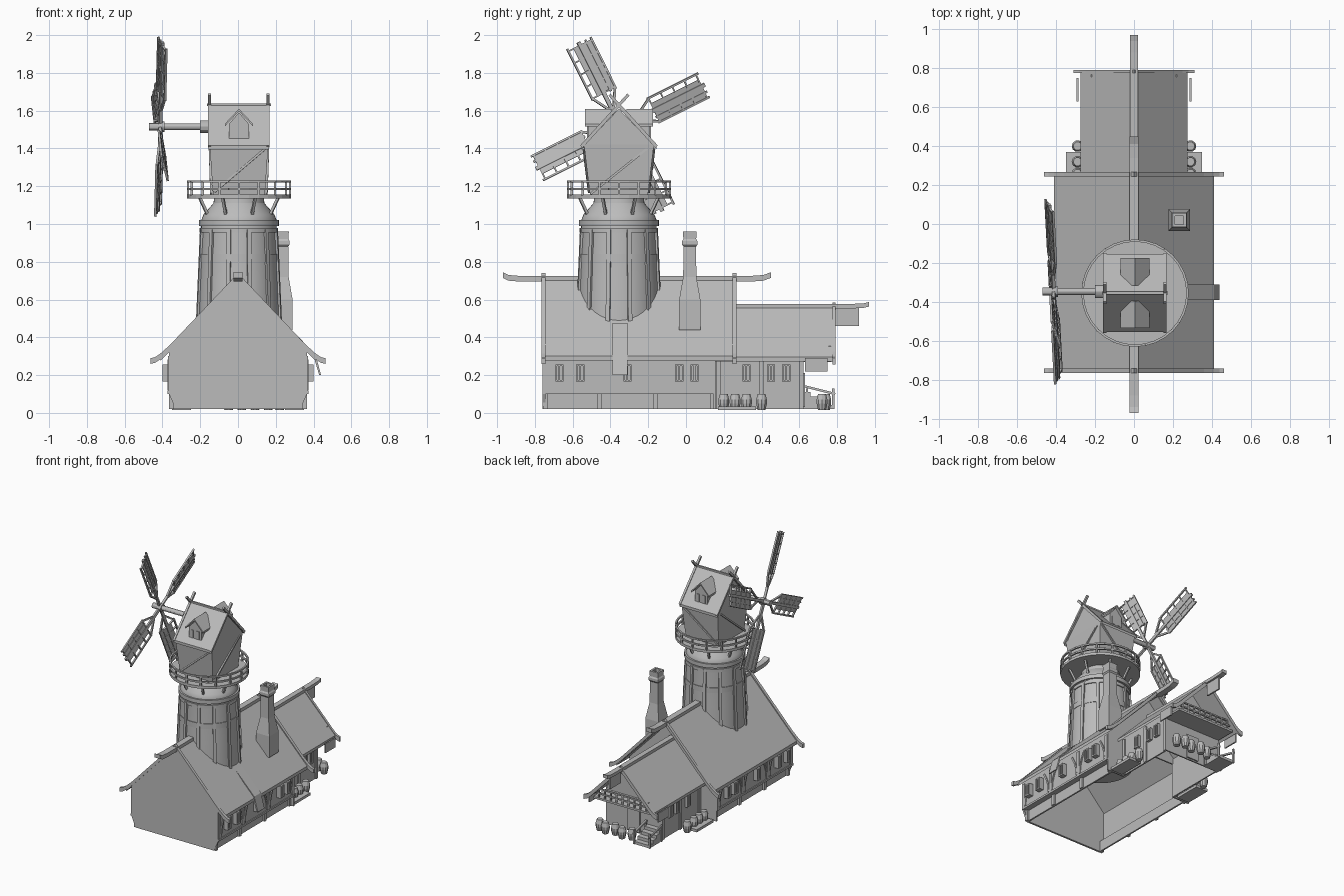
import bpy, bmesh, math
from mathutils import Vector, Matrix

cube = bpy.data.objects.get("Cube")
if cube:
    bpy.data.objects.remove(cube)

GREY = (0.5, 0.5, 0.5, 1)
mat = bpy.data.materials.new("plain grey")
mat.use_nodes = True
mat.diffuse_color = GREY
mat.node_tree.nodes["Principled BSDF"].inputs["Base Color"].default_value = GREY


def finish(bm, name, smooth=False):
    bmesh.ops.recalc_face_normals(bm, faces=bm.faces)
    me = bpy.data.meshes.new(name)
    bm.to_mesh(me)
    bm.free()
    me.materials.append(mat)
    ob = bpy.data.objects.new(name, me)
    bpy.context.collection.objects.link(ob)
    if smooth:
        bpy.ops.object.select_all(action='DESELECT')
        ob.select_set(True)
        bpy.context.view_layer.objects.active = ob
        bpy.ops.object.shade_smooth_by_angle()
    return ob


def box(bm, x0, x1, y0, y1, z0, z1):
    m = Matrix.Translation(((x0 + x1) / 2, (y0 + y1) / 2, (z0 + z1) / 2))
    bmesh.ops.create_cube(bm, size=1, matrix=m @ Matrix.Diagonal((x1 - x0, y1 - y0, z1 - z0, 1)))


def beam(bm, p, q, w, d):
    p, q = Vector(p), Vector(q)
    m = Matrix.Translation((p + q) / 2) @ (q - p).to_track_quat('Z', 'Y').to_matrix().to_4x4()
    bmesh.ops.create_cube(bm, size=1, matrix=m @ Matrix.Diagonal((w, d, (q - p).length, 1)))


def prism(bm, pts, lo, hi, axis='y'):
    put = {'y': lambda a, b, d: (a, d, b), 'x': lambda a, b, d: (d, a, b)}[axis]
    ends = [[bm.verts.new(put(a, b, d)) for a, b in pts] for d in (lo, hi)]
    bm.faces.new(ends[0])
    bm.faces.new(ends[1])
    for i in range(len(pts)):
        j = (i + 1) % len(pts)
        bm.faces.new((ends[0][i], ends[0][j], ends[1][j], ends[1][i]))


def band(bm, pts, t, lo, hi, axis='y'):
    """A bent strip of height t, below its top line."""
    prism(bm, pts + [(a, b - t) for a, b in reversed(pts)], lo, hi, axis)


def mirror(pts):
    """Completes a half profile that starts on the centre line."""
    return [(-a, b) for a, b in reversed(pts[1:])] + pts


def lathe(bm, prof, cx, cy, n=32):
    rings = [[bm.verts.new((cx + r * math.cos(math.tau * i / n), cy + r * math.sin(math.tau * i / n), z))
              for i in range(n)] for r, z in prof]
    for a, b in zip(rings, rings[1:]):
        for i in range(n):
            bm.faces.new((a[i], a[(i + 1) % n], b[(i + 1) % n], b[i]))
    bm.faces.new(rings[0])
    bm.faces.new(rings[-1])


# Hollow house walls with overhanging storey
bm = bmesh.new()
gable = mirror([(0, 0.71), (0.365, 0.33), (0.365, 0.1), (0.33, 0.02)])
prism(bm, gable, -0.76, -0.745)
prism(bm, mirror([(0, 0.7), (0.365, 0.33), (0.365, 0.28)]), 0.145, 0.155)
for s in (-1, 1):
    for x0, x1, z0, z1 in ((0.352, 0.365, 0.1, 0.33), (0.318, 0.33, 0.02, 0.1), (0.33, 0.365, 0.1, 0.11)):
        box(bm, *sorted((s * x0, s * x1)), -0.76, 0.155, z0, z1)
    box(bm, *sorted((s * 0.22, s * 0.365)), 0.145, 0.155, 0.02, 0.29)
    box(bm, *sorted((s * 0.22, s * 0.23)), 0.155, 0.62, 0.02, 0.32)
prism(bm, mirror([(0, 0.55), (0.23, 0.31), (0.23, 0.02)]), 0.61, 0.62)
finish(bm, "house_walls")

# Wall timbers: posts, rails and curved braces
bm = bmesh.new()
for s in (-1, 1):
    for y in (-0.745, -0.46, -0.16, 0.14):
        box(bm, *sorted((s * 0.36, s * 0.371)), y - 0.012, y + 0.012, 0.1, 0.3)
        box(bm, *sorted((s * 0.325, s * 0.345)), y - 0.012, y + 0.012, 0.02, 0.1)
        for t in (-1, 1):
            if -0.76 < y + t * 0.06 < 0.155:
                arc = [(s * 0.366, y + t * (0.015 + 0.05 * k * k), 0.12 + 0.16 * k) for k in (0, 0.4, 0.7, 1)]
                for p, q in zip(arc, arc[1:]):
                    beam(bm, p, q, 0.012, 0.012)
    box(bm, *sorted((s * 0.36, s * 0.372)), -0.76, 0.155, 0.1, 0.115)
    for y in (0.17, 0.4, 0.61):
        box(bm, *sorted((s * 0.225, s * 0.238)), y - 0.012, y + 0.012, 0.02, 0.3)
finish(bm, "wall_timbers")

# Window frames with recessed panes
bm = bmesh.new()


def window(s, x, y, depth):
    for z in (0.165, 0.247):
        box(bm, *sorted((s * x, s * (x + depth))), y - 0.022, y + 0.022, z, z + 0.01)
    for t in (-1, 0, 1):
        box(bm, *sorted((s * x, s * (x + depth))), y + t * 0.018 - 0.004, y + t * 0.018 + 0.004, 0.165, 0.257)
    box(bm, *sorted((s * x, s * (x + 0.008))), y - 0.02, y + 0.02, 0.17, 0.25)


for s in (-1, 1):
    for y in (-0.67, -0.56, -0.31, -0.035, 0.045):
        window(s, 0.36, y, 0.04)
    for y in (0.32, 0.45, 0.53):
        window(s, 0.225, y, 0.025)
finish(bm, "windows")

# Roofs, barge boards and curling ridge beams
bm = bmesh.new()
band(bm, mirror([(0, 0.725), (0.41, 0.3)]), 0.025, -0.76, 0.25)
band(bm, mirror([(0, 0.575), (0.275, 0.295)]), 0.022, 0.155, 0.78)
finish(bm, "roofs")
bm = bmesh.new()
barge = mirror([(0, 0.74), (0.36, 0.36), (0.41, 0.315), (0.44, 0.295), (0.462, 0.29)])
for y in (-0.765, 0.245):
    band(bm, barge, 0.03, y, y + 0.022)
band(bm, mirror([(0, 0.585), (0.25, 0.325), (0.28, 0.3), (0.31, 0.29)]), 0.035, 0.775, 0.792)
finish(bm, "barge_boards")
bm = bmesh.new()
band(bm, [(-0.97, 0.745), (-0.94, 0.73), (-0.88, 0.725), (0.34, 0.725), (0.41, 0.73), (0.45, 0.745)],
     0.03, -0.023, 0.023, 'x')
band(bm, [(0.16, 0.577), (0.88, 0.577), (0.94, 0.58), (0.97, 0.587)], 0.024, -0.02, 0.02, 'x')
box(bm, -0.006, 0.006, 0.79, 0.915, 0.46, 0.555)
finish(bm, "ridge_beams")
bm = bmesh.new()
prism(bm, [(0.25, 0.475), (0.41, 0.31), (0.44, 0.2), (0.43, 0.2), (0.4, 0.3)], -0.39, -0.31)
for s in (-1, 1):
    box(bm, *sorted((s * 0.285, s * 0.295)), 0.63, 0.75, 0.22, 0.29)
finish(bm, "eave_flaps")

# Back balcony and porch
bm = bmesh.new()
box(bm, -0.24, 0.24, 0.61, 0.77, 0.27, 0.285)
for z in (0.31, 0.345):
    box(bm, -0.22, 0.22, 0.755, 0.767, z, z + 0.01)
for i in range(9):
    x = -0.2 + i * 0.05
    box(bm, x - 0.005, x + 0.005, 0.756, 0.766, 0.28, 0.35)
for i in range(4):
    box(bm, -0.24, -0.11, 0.62 + i * 0.04, 0.66 + i * 0.04, 0.02, 0.11 - i * 0.023)
for s in (-0.24, -0.11):
    beam(bm, (s, 0.63, 0.14), (s, 0.79, 0.1), 0.012, 0.012)
    for y in (0.64, 0.78):
        box(bm, s - 0.006, s + 0.006, y - 0.006, y + 0.006, 0.02, 0.13)
box(bm, -0.05, 0.05, 0.615, 0.63, 0.03, 0.21)
finish(bm, "back_porch")

# Barrels by the walls
bm = bmesh.new()
spots = [(s * 0.29, y) for s in (-1, 1) for y in (0.2, 0.26, 0.32, 0.4)]
spots += [(x, 0.72 + 0.02 * (i % 2)) for i, x in enumerate((-0.05, 0.02, 0.09, 0.16, 0.22))]
for x, y in spots:
    lathe(bm, [(0.022, 0.015), (0.03, 0.05), (0.03, 0.07), (0.022, 0.1)], x, y, 10)
for s in (-1, 1):
    box(bm, s * 0.3 - 0.05, s * 0.3 + 0.05, 0.17, 0.37, 0.015, 0.035)
finish(bm, "barrels")

# Chimney
bm = bmesh.new()
CX, CY = 0.225, 0.02
r2 = math.sqrt(2)
prof = [(0.056, 0.44), (0.056, 0.6), (0.035, 0.72), (0.033, 0.88), (0.04, 0.89), (0.04, 0.91),
        (0.034, 0.92), (0.036, 0.96), (0.022, 0.96), (0.022, 0.92)]
lathe(bm, [(r * r2, z) for r, z in prof], 0, 0, 4)
bmesh.ops.rotate(bm, verts=bm.verts, matrix=Matrix.Rotation(math.pi / 4, 3, 'Z'))
bmesh.ops.translate(bm, verts=bm.verts, vec=(CX + 0.008, CY, 0))
finish(bm, "chimney")

# Round tower with hoops and battens
TX, TY = 0.005, -0.355
bm = bmesh.new()
lathe(bm, [(0.225, 0.4), (0.222, 0.5), (0.213, 0.7), (0.2, 0.96), (0.2, 1.02), (0.188, 1.05), (0.135, 1.11),
           (0.13, 1.15)], TX, TY, 40)
finish(bm, "tower", True)
bm = bmesh.new()
for r, z, h in ((0.211, 0.8, 0.04), (0.208, 0.955, 0.025), (0.212, 0.99, 0.03)):
    lathe(bm, [(r, z), (r, z + h)], TX, TY, 40)
for i in range(12):
    c, s = math.cos(math.tau * (i + 0.5) / 12), math.sin(math.tau * (i + 0.5) / 12)
    beam(bm, (TX + 0.222 * c, TY + 0.222 * s, 0.48), (TX + 0.2 * c, TY + 0.2 * s, 0.97), 0.022, 0.022)
finish(bm, "tower_bands", True)

# Gallery with railing and struts
bm = bmesh.new()
lathe(bm, [(0.275, 1.135), (0.275, 1.155)], TX, TY, 32)
N = 32
ring = [(TX + 0.27 * math.cos(math.tau * i / N), TY + 0.27 * math.sin(math.tau * i / N)) for i in range(N)]
for i in range(N):
    (ax, ay), (bx, by) = ring[i], ring[(i + 1) % N]
    for z in (1.185, 1.225):
        beam(bm, (ax, ay, z), (bx, by, z), 0.012, 0.012)
    if i % 2 == 0:
        beam(bm, (ax, ay, 1.15), (ax, ay, 1.225), 0.012, 0.012)
    if i % 4 == 2:
        dx, dy = (ax - TX) / 0.27, (ay - TY) / 0.27
        beam(bm, (TX + 0.17 * dx, TY + 0.17 * dy, 1.03), (TX + 0.225 * dx, TY + 0.225 * dy, 1.14), 0.014, 0.014)
finish(bm, "gallery")

# Cap house: flared body, gabled roof with crossing boards
bm = bmesh.new()
low, high = [[bm.verts.new((TX + sx * hx, TY + sy * hy, z)) for sx, sy in ((-1, -1), (1, -1), (1, 1), (-1, 1))]
             for hx, hy, z in ((0.137, 0.153, 1.15), (0.155, 0.185, 1.42))]
for i in range(4):
    bm.faces.new((low[i], low[(i + 1) % 4], high[(i + 1) % 4], high[i]))
prism(bm, [(TY - 0.19, 1.41), (TY, 1.61), (TY + 0.19, 1.41)], TX - 0.15, TX + 0.15, 'x')
for s in (-1, 1):
    x = TX + s * 0.146
    beam(bm, (x, TY - 0.15, 1.16), (x + s * 0.008, TY + 0.15, 1.4), 0.012, 0.012)
    beam(bm, (TX - 0.13, TY + s * 0.158, 1.17), (TX + 0.14, TY + s * 0.186, 1.4), 0.012, 0.012)
finish(bm, "cap_body")
bm = bmesh.new()
band(bm, [(TY - 0.2, 1.415), (TY, 1.635), (TY + 0.2, 1.415)], 0.02, TX - 0.16, TX + 0.16, 'x')
for sx in (-1, 1):
    for s in (-1, 1):
        beam(bm, (TX + sx * 0.155, TY - s * 0.2, 1.41), (TX + sx * 0.155, TY + s * 0.05, 1.685), 0.016, 0.016)
beam(bm, (TX - 0.17, TY, 1.632), (TX + 0.17, TY, 1.632), 0.014, 0.014)
finish(bm, "cap_roof")

# Twin dormers
bm = bmesh.new()
for s in (-1, 1):
    y0, y1 = sorted((TY + s * 0.05, TY + s * 0.165))
    prism(bm, [(TX + a, b) for a, b in mirror([(0, 1.59), (0.052, 1.53), (0.052, 1.45)])], y0, y1)
    y0, y1 = sorted((TY + s * 0.04, TY + s * 0.18))
    band(bm, [(TX + a, b) for a, b in mirror([(0, 1.61), (0.075, 1.53)])], 0.013, y0, y1)
    for x in (-0.024, 0.024):
        y0, y1 = sorted((TY + s * 0.16, TY + s * 0.17))
        box(bm, TX + x - 0.01, TX + x + 0.01, y0, y1, 1.455, 1.515)
finish(bm, "dormers")

# Drive shaft and four lattice sails
bm = bmesh.new()
lathe(bm, [(0.018, 0.14), (0.018, 0.39), (0.027, 0.39), (0.027, 0.42), (0.02, 0.42), (0.02, 0.47)], 0, 0, 12)
lathe(bm, [(0.034, 0.14), (0.034, 0.2)], 0, 0, 12)
bmesh.ops.transform(bm, verts=bm.verts,
                    matrix=Matrix.Translation((0, -0.347, 1.515)) @ Matrix.Rotation(-math.pi / 2, 4, 'Y'))
finish(bm, "drive_shaft", True)
for k in range(4):
    bm = bmesh.new()
    box(bm, -0.008, 0.008, -0.01, 0.01, 0, 0.5)
    for u in (-0.072, 0.04, 0.072):
        box(bm, -0.006, 0.006, u - 0.005, u + 0.005, 0.19, 0.495)
    for s in (-1, 1):
        beam(bm, (0, s * 0.01, 0.1), (0, s * 0.07, 0.2), 0.012, 0.012)
    for i in range(5):
        z = 0.2 + i * 0.07
        box(bm, -0.006, 0.006, -0.075, 0.075, z - 0.004, z + 0.004)
    box(bm, -0.002, 0.002, -0.04, 0.072, 0.2, 0.48)
    turn = Matrix.Rotation(math.radians(26.5 + 90 * k - 90), 4, 'X')
    tilt = Matrix.Translation((-0.412, -0.347, 1.515)) @ Matrix.Rotation(math.radians(3), 4, 'Z')
    pitch = Matrix.Rotation(math.radians(14), 4, 'Z')
    bmesh.ops.transform(bm, verts=bm.verts, matrix=tilt @ turn @ pitch)
    finish(bm, "sail_%d" % (k + 1))
